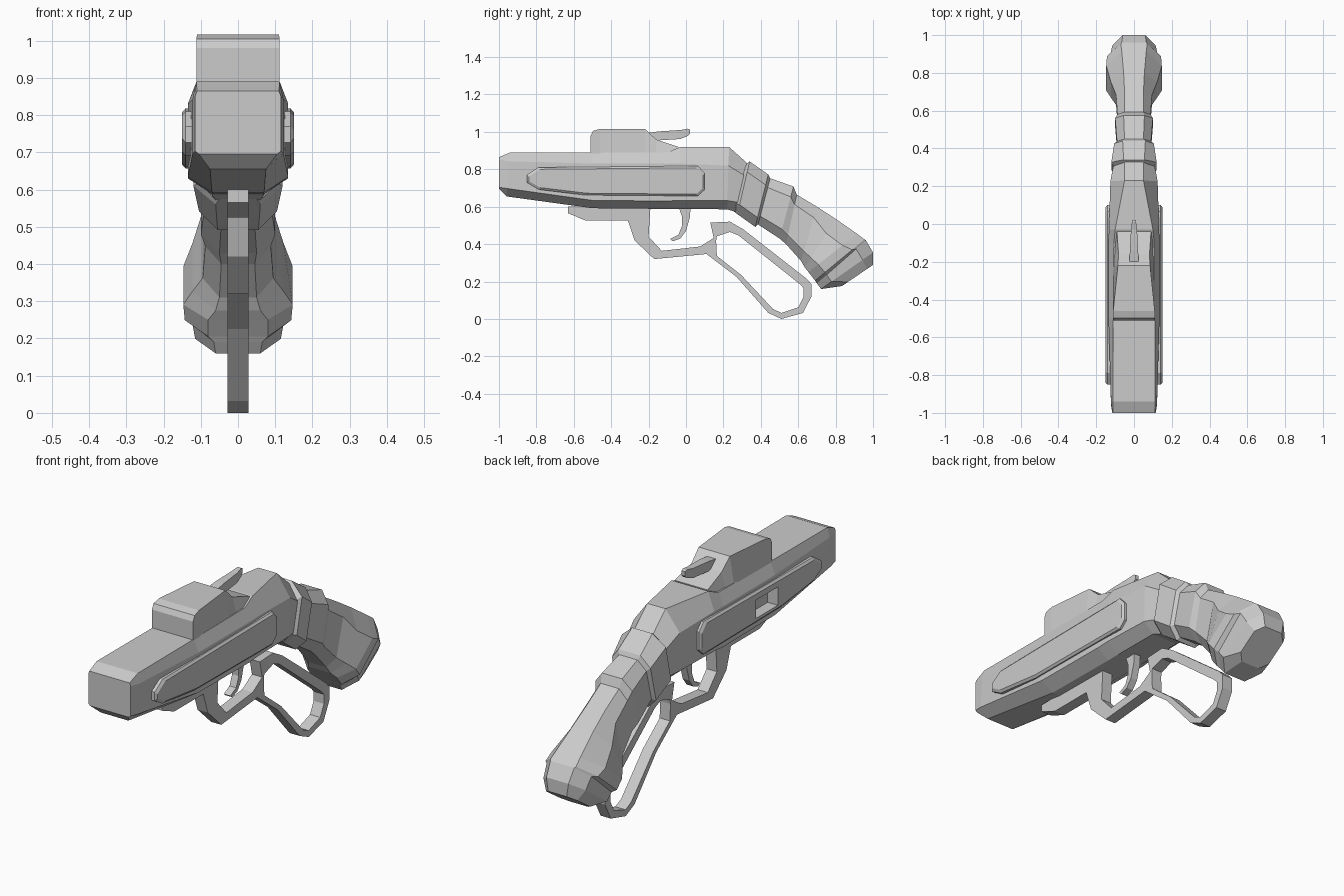
import bpy, bmesh
from mathutils import Vector


def loft(name, rings, closed=False):
    """Skin a series of equal-length rings; cap the ends unless the series closes."""
    bm = bmesh.new()
    vs = [[bm.verts.new(p) for p in r] for r in rings]
    n = len(vs[0])
    for i in range(len(vs) if closed else len(vs) - 1):
        a, b = vs[i], vs[(i + 1) % len(vs)]
        for j in range(n):
            k = (j + 1) % n
            bm.faces.new((a[j], a[k], b[k], b[j]))
    if not closed:
        bm.faces.new(vs[0])
        bm.faces.new(vs[-1])
    bmesh.ops.recalc_face_normals(bm, faces=bm.faces)
    me = bpy.data.meshes.new(name)
    bm.to_mesh(me)
    bm.free()
    ob = bpy.data.objects.new(name, me)
    bpy.context.collection.objects.link(ob)
    return ob


def at_x(pts, x):
    return [(x, y, z) for y, z in pts]


def plate(name, pts, half):
    return loft(name, [at_x(pts, -half), at_x(pts, half)])


def section(top, bot, wt, wm, wb, a=0.2, b=0.82):
    """Eight-sided section between a top and a bottom (y, z) point."""
    t, d = Vector((0, *top)), Vector((0, bot[0] - top[0], bot[1] - top[1]))
    half = [(0, wt), (a, wm), (b, wm), (1, wb)]
    right = [t + d * f + Vector((w, 0, 0)) for f, w in half]
    left = [t + d * f - Vector((w, 0, 0)) for f, w in reversed(half)]
    return right + left


# Receiver and barrel shroud
receiver = loft("receiver", [section(*s) for s in [
    ((-1, .865), (-1, .695), .11, .115, .105, .08, .95),
    ((-.94, .89), (-.96, .655), .112, .122, .075, .2, .82),
    ((-.5, .89), (-.5, .592), .11, .135, .07, .2, .86),
    ((-.1, .89), (-.1, .588), .107, .135, .07, .2, .86),
    ((-.03, .92), (-.03, .588), .10, .133, .07, .27, .86),
    ((.23, .92), (.22, .586), .05, .125, .07, .3, .86),
    ((.33, .83), (.265, .572), .05, .108, .06, .25, .8)]])

# Raised block on top, tapering to the rear
loft("sight_block", [
    [(-wb, y, .87), (wb, y, .87), (wt, y, z), (-wt, y, z)] for y, z, wt, wb in [
        (-.51, .98, .112, .112), (-.497, 1.005, .112, .112), (-.46, 1.016, .11, .112),
        (-.22, 1.016, .085, .11), (-.16, .96, .082, .107), (-.04, .92, .09, .10)]])

# Hammer spur behind the block
loft("hammer", [
    [(-w, y, lo), (w, y, lo), (w, y, hi), (-w, y, hi)] for y, lo, hi, w in [
        (-.20, .92, .995, .024), (-.14, .955, 1.003, .022), (-.03, .962, 1.01, .016),
        (.01, .978, 1.017, .011), (.022, .99, 1.012, .009)]])

# Side panels with a chamfered rim, and an opening on the left
outline = [(-.85, .77), (-.79, .81), (.065, .818), (.10, .78), (.10, .69),
           (.065, .657), (-.54, .662), (-.79, .692), (-.85, .727)]


def shrink(pts, d):
    c = (-.375, .74)
    return [(y - d * (1 if y > c[0] else -1), z - d * (1 if z > c[1] else -1)) for y, z in pts]


panels = []
for side, s in (("right", 1), ("left", -1)):
    panels.append(loft(side + "_panel", [at_x(outline, s * .11), at_x(outline, s * .141),
                                         at_x(shrink(outline, .01), s * .15)]))
port = [(-.5, .685), (-.33, .685), (-.33, .775), (-.5, .775)]
cutter = loft("port_cutter", [at_x(port, -.2), at_x(port, -.095)])
cutter.hide_render = True
cutter.display_type = 'WIRE'
for ob in (receiver, panels[1]):
    m = ob.modifiers.new("port", 'BOOLEAN')
    m.operation, m.object, m.solver = 'DIFFERENCE', cutter, 'EXACT'

# Stepped grip with collars and a flared butt
loft("grip", [section(*s) for s in [
    ((.31, .82), (.255, .575), .05, .10, .05),
    ((.34, .842), (.275, .56), .055, .12, .06),
    ((.44, .772), (.37, .492), .06, .105, .055),
    ((.45, .752), (.385, .505), .05, .09, .045),
    ((.575, .708), (.50, .43), .055, .10, .05),
    ((.592, .665), (.535, .40), .05, .088, .045),
    ((.70, .60), (.615, .31), .05, .095, .05),
    ((.80, .535), (.635, .275), .055, .122, .06, .3, .8),
    ((.915, .455), (.655, .25), .065, .147, .08, .3, .8),
    ((.955, .425), (.69, .205), .07, .143, .08, .25, .8),
    ((.962, .42), (.70, .19), .065, .122, .065, .2, .8),
    ((1.0, .355), (.722, .16), .06, .115, .06, .2, .8),
    ((1.0, .289), (.834, .176), .05, .085, .05, .2, .8)]])

# Trigger guard with its mounting plate
plate("trigger_guard", [
    (-.63, .60), (-.63, .565), (-.535, .525), (-.31, .525), (-.275, .42), (-.17, .32),
    (.11, .347), (.165, .337), (.16, .44), (.075, .387), (-.13, .364), (-.20, .44),
    (-.19, .60)], .028)

# Lever loop
outer = [(.13, .515), (.235, .52), (.305, .48), (.645, .215), (.67, .187), (.67, .118),
         (.625, .032), (.51, 0), (.44, .032), (.27, .225), (.11, .347), (.15, .425)]
inner = [(.165, .442), (.235, .465), (.28, .447), (.61, .185), (.628, .165), (.628, .118),
         (.6, .062), (.51, .032), (.465, .053), (.295, .235), (.165, .337), (.157, .396)]
loft("lever_loop", [at_x(outer, -.028), at_x(inner, -.028),
                    at_x(inner, .028), at_x(outer, .028)], closed=True)

# Trigger
plate("trigger", [
    (-.04, .60), (.025, .60), (.02, .54), (0, .47), (-.03, .43), (-.07, .415),
    (-.085, .427), (-.04, .45), (-.02, .50), (-.022, .55)], .018)
